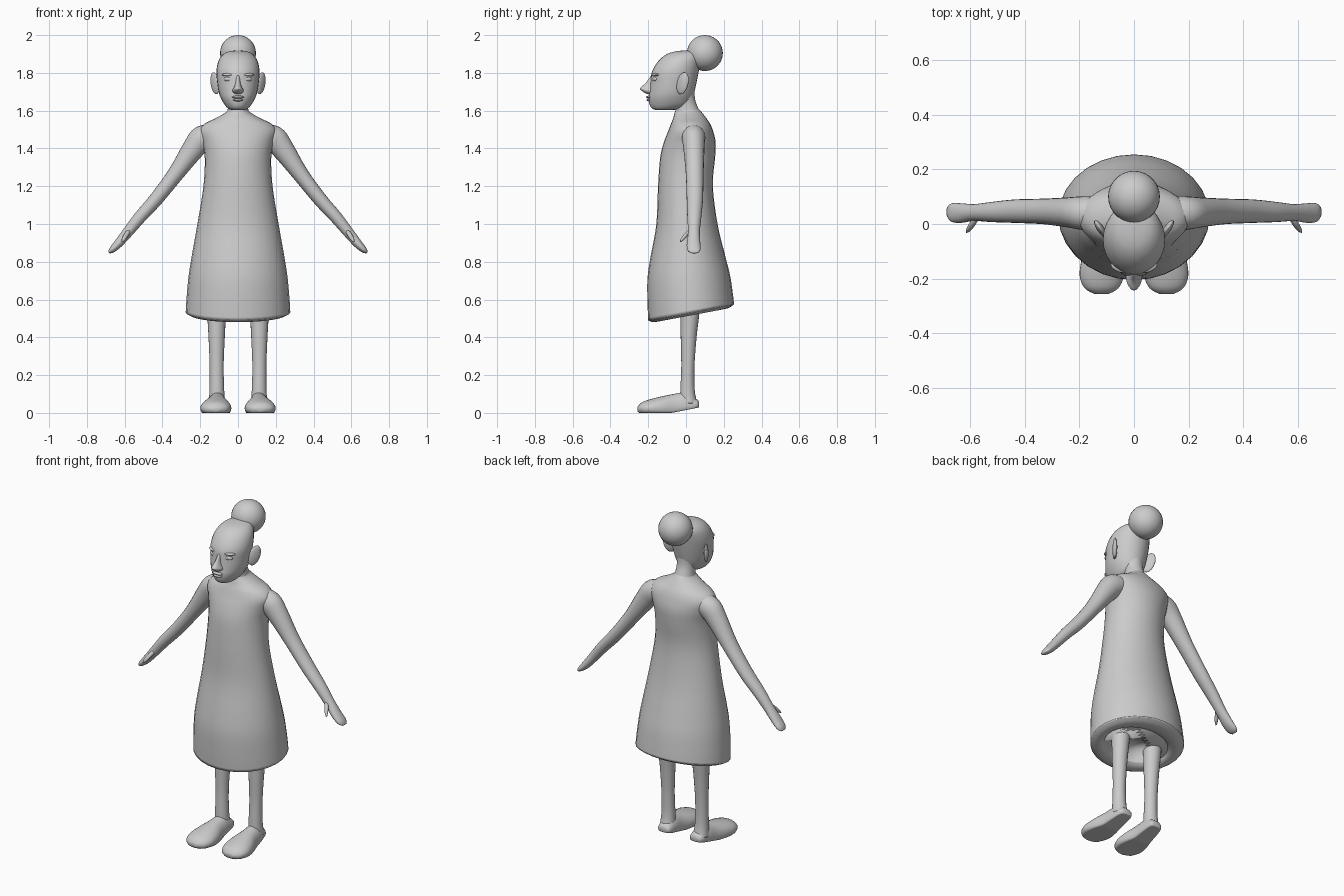
import bpy, bmesh, math
from mathutils import Vector, Matrix

X, Y, Z = Vector((1, 0, 0)), Vector((0, 1, 0)), Vector((0, 0, 1))


def smooth_rows(rows, steps):
    """Catmull-Rom interpolation of the section rows."""
    rows = [Vector(r) for r in rows]
    out = []
    for i in range(len(rows) - 1):
        p1, p2 = rows[i], rows[i + 1]
        p0, p3 = rows[max(i - 1, 0)], rows[min(i + 2, len(rows) - 1)]
        for k in range(steps):
            t = k / steps
            out.append(0.5 * (2 * p1 + (p2 - p0) * t + (2 * p0 - 5 * p1 + 4 * p2 - p3) * t * t
                              + (3 * p1 - p0 - 3 * p2 + p3) * t ** 3))
    return out + [rows[-1]]


def finish(name, bm, mirror=False):
    bmesh.ops.recalc_face_normals(bm, faces=bm.faces)
    me = bpy.data.meshes.new(name)
    bm.to_mesh(me)
    bm.free()
    me.polygons.foreach_set("use_smooth", [True] * len(me.polygons))
    ob = bpy.data.objects.new(name, me)
    bpy.context.collection.objects.link(ob)
    if mirror:
        ob.modifiers.new("Mirror", 'MIRROR').use_mirror_merge = False
    return ob


def loft(name, rows, u=X, v=Y, n=28, steps=4, mirror=False, shape=None):
    """Rows are (cx, cy, cz, half_u, half_v, tilt); u=None makes rings follow the path in XZ."""
    rows = smooth_rows(rows, steps)
    bm = bmesh.new()
    rings = []
    for i, r in enumerate(rows):
        c = Vector(r[:3])
        uu = u
        if u is None:
            d = Vector(rows[min(i + 1, len(rows) - 1)][:3]) - Vector(rows[max(i - 1, 0)][:3])
            uu = Y.cross(d).normalized()
        ring = []
        for k in range(n):
            a = 2 * math.pi * k / n
            p = c + uu * (abs(r[3]) * math.cos(a)) + v * (abs(r[4]) * math.sin(a))
            if len(r) > 5:
                p.z += r[5] * p.y
            ring.append(bm.verts.new(shape(p) if shape else p))
        rings.append(ring)
    for a, b in zip(rings, rings[1:]):
        for k in range(n):
            bm.faces.new((a[k], a[(k + 1) % n], b[(k + 1) % n], b[k]))
    bm.faces.new(rings[0])
    bm.faces.new(rings[-1])
    return finish(name, bm, mirror)


def stack(name, rows, **kw):
    """Upright loft on x = 0; rows are (z, half_width, y_front, y_back, tilt)."""
    return loft(name, [(0, (f + b) / 2, z, w, (b - f) / 2, *t) for z, w, f, b, *t in rows], **kw)


def ball(name, loc, size, rx=0, rz=0, mirror=False):
    bm = bmesh.new()
    m = (Matrix.Translation(loc) @ Matrix.Rotation(math.radians(rz), 4, 'Z')
         @ Matrix.Rotation(math.radians(rx), 4, 'X') @ Matrix.Diagonal((*size, 1)))
    bmesh.ops.create_uvsphere(bm, u_segments=28, v_segments=18, radius=1, matrix=m)
    return finish(name, bm, mirror)


# Dress with tilted hem
stack("dress", [
    (0.527, 0.277, -0.20, 0.255, 0.187), (0.61, 0.272, -0.204, 0.247, 0.12),
    (0.72, 0.262, -0.204, 0.233, 0.04), (0.83, 0.245, -0.187, 0.208, 0),
    (1.0, 0.215, -0.157, 0.167, 0), (1.2, 0.183, -0.148, 0.142, 0),
    (1.35, 0.176, -0.137, 0.154, 0), (1.43, 0.19, -0.118, 0.157, 0),
    (1.49, 0.205, -0.095, 0.144, 0), (1.53, 0.178, -0.08, 0.128, 0),
    (1.56, 0.118, -0.068, 0.108, 0), (1.59, 0.066, -0.06, 0.085, 0),
    (1.61, 0.05, -0.05, 0.065, 0)])
# Rolled underside of the dress
stack("dress_underside", [
    (0.527, 0.277, -0.20, 0.255, 0.187), (0.512, 0.245, -0.17, 0.22, 0.187),
    (0.518, 0.205, -0.13, 0.17, 0.187), (0.56, 0.175, -0.09, 0.12, 0.15),
    (0.61, 0.13, -0.05, 0.07, 0.1)])

# Neck and head
stack("neck", [(1.56, 0.065, -0.06, 0.09), (1.61, 0.054, -0.055, 0.066),
               (1.66, 0.053, -0.06, 0.048), (1.72, 0.06, -0.06, 0.045)])
stack("head", [
    (1.603, 0.03, -0.155, -0.075), (1.61, 0.05, -0.178, -0.03), (1.63, 0.07, -0.192, 0.015),
    (1.665, 0.09, -0.198, 0.035), (1.70, 0.102, -0.194, 0.045), (1.75, 0.11, -0.188, 0.056),
    (1.80, 0.114, -0.182, 0.066), (1.84, 0.11, -0.163, 0.074), (1.875, 0.098, -0.135, 0.08),
    (1.90, 0.077, -0.1, 0.075), (1.913, 0.05, -0.06, 0.06), (1.919, 0.01, -0.01, 0.01)])
ball("hair_bun", (0, 0.1, 1.905), (0.095, 0.095, 0.095))

# Face
stack("nose", [(1.688, 0.012, -0.205, -0.16), (1.695, 0.026, -0.22, -0.15),
               (1.708, 0.03, -0.237, -0.15), (1.72, 0.023, -0.243, -0.15),
               (1.745, 0.014, -0.215, -0.15), (1.785, 0.01, -0.186, -0.15)], n=16)
ball("eye", (0.053, -0.164, 1.767), (0.023, 0.012, 0.012), rz=22, mirror=True)
ball("brow", (0.053, -0.158, 1.79), (0.034, 0.018, 0.009), rz=22, mirror=True)
ball("upper_lip", (0, -0.194, 1.672), (0.032, 0.017, 0.008))
ball("lower_lip", (0, -0.192, 1.657), (0.027, 0.017, 0.008))
ball("ear", (0.122, -0.018, 1.745), (0.013, 0.035, 0.06), rx=-18, rz=-35, mirror=True)

# Arms with mitten hands and thumbs
loft("arm", [
    (0.12, 0.04, 1.475, 0.05, 0.06), (0.185, 0.04, 1.455, 0.068, 0.062),
    (0.235, 0.042, 1.40, 0.06, 0.056), (0.33, 0.046, 1.265, 0.043, 0.047),
    (0.435, 0.047, 1.13, 0.037, 0.043), (0.52, 0.044, 1.035, 0.033, 0.037),
    (0.585, 0.042, 0.955, 0.028, 0.031), (0.635, 0.04, 0.895, 0.023, 0.036),
    (0.668, 0.042, 0.862, 0.016, 0.034), (0.684, 0.044, 0.848, 0.005, 0.018)],
    u=None, n=20, mirror=True)
loft("thumb", [
    (0.575, 0.025, 0.965, 0.01, 0.013), (0.59, 0.003, 0.945, 0.012, 0.013),
    (0.605, -0.018, 0.92, 0.01, 0.01), (0.614, -0.03, 0.905, 0.003, 0.003)],
    u=None, n=12, mirror=True)

# Legs
loft("leg", [
    (0.112, 0.015, 0.05, 0.044, 0.046), (0.112, 0.008, 0.12, 0.039, 0.038),
    (0.113, 0.01, 0.25, 0.037, 0.035), (0.113, 0.014, 0.40, 0.043, 0.042),
    (0.113, 0.02, 0.52, 0.05, 0.05), (0.11, 0.02, 0.66, 0.06, 0.06)], n=20, mirror=True)


def flat_sole(p):
    p.z = max(p.z, 0.015 + 0.2 * p.y, 0)
    return p


# Feet with flattened soles
loft("foot", [
    (0.105, 0.07, 0.045, 0.02, 0.01), (0.106, 0.058, 0.042, 0.04, 0.03),
    (0.109, 0.0, 0.035, 0.05, 0.072), (0.112, -0.06, 0.028, 0.058, 0.073),
    (0.115, -0.13, 0.025, 0.077, 0.062), (0.118, -0.19, 0.024, 0.081, 0.048),
    (0.119, -0.235, 0.022, 0.062, 0.033), (0.119, -0.257, 0.02, 0.025, 0.012)],
    u=X, v=Z, mirror=True, shape=flat_sole)
